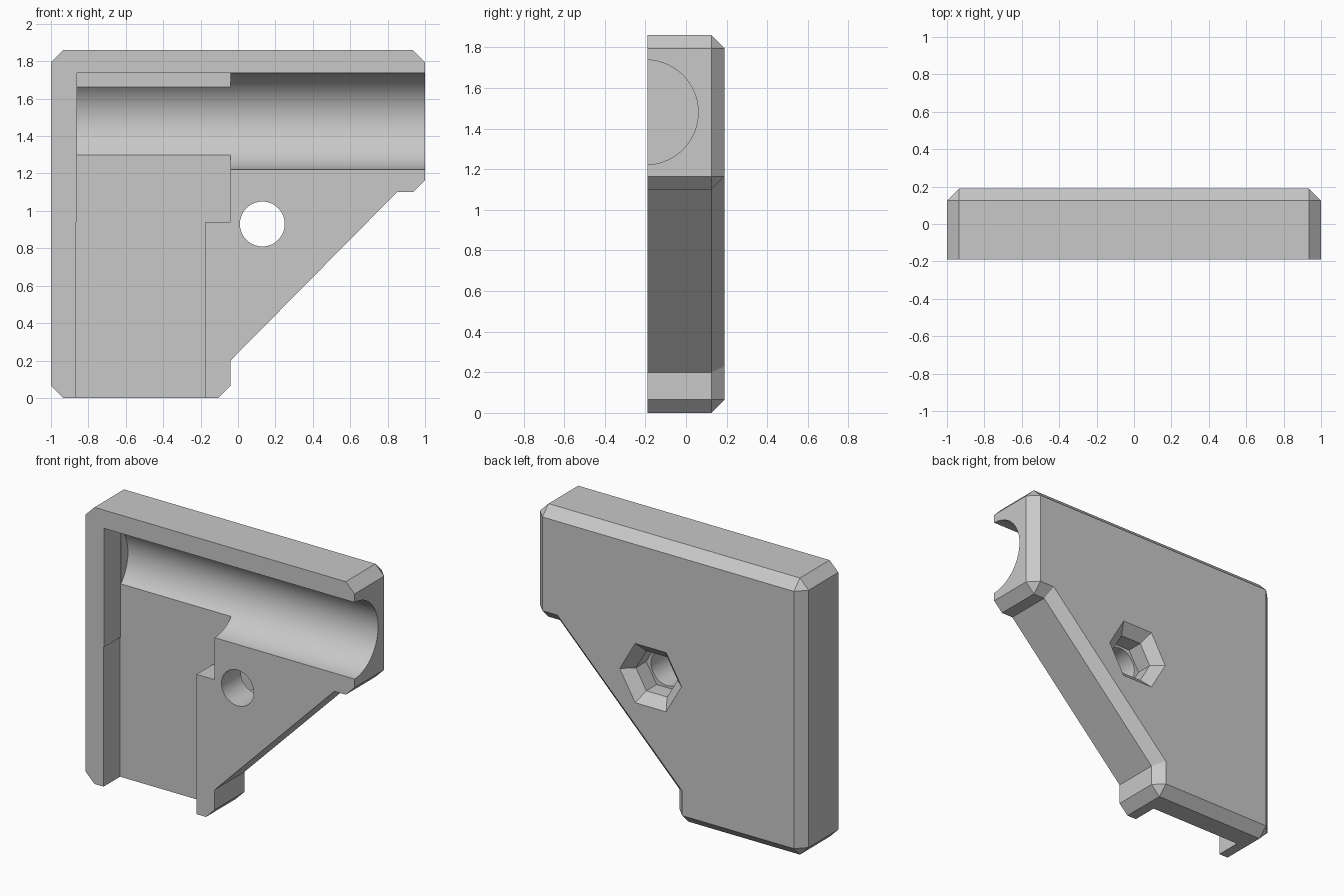
import bpy, bmesh, math

cube = bpy.data.objects.get("Cube")
if cube:
    bpy.data.objects.remove(cube, do_unlink=True)

grey = bpy.data.materials.new("plain grey")
grey.use_nodes = True
colour = (0.58, 0.58, 0.58, 1)
grey.diffuse_color = colour
grey.node_tree.nodes["Principled BSDF"].inputs["Base Color"].default_value = colour


def loft(name, rings):
    """Closed solid through rings of equal length; coincident points merge."""
    bm = bmesh.new()
    loops = [[bm.verts.new(p) for p in ring] for ring in rings]
    n = len(loops[0])
    for a, b in zip(loops, loops[1:]):
        for i in range(n):
            j = (i + 1) % n
            bm.faces.new((a[i], a[j], b[j], b[i]))
    bm.faces.new(loops[0])
    bm.faces.new(loops[-1])
    bmesh.ops.remove_doubles(bm, verts=bm.verts[:], dist=0.0005)
    bmesh.ops.recalc_face_normals(bm, faces=bm.faces[:])
    mesh = bpy.data.meshes.new(name)
    bm.to_mesh(mesh)
    bm.free()
    mesh.materials.append(grey)
    obj = bpy.data.objects.new(name, mesh)
    bpy.context.collection.objects.link(obj)
    return obj


def at_depth(points, y):
    return [(x, y, z) for x, z in points]


def circle(cx, cz, r, n):
    return [(cx + r * math.cos(2 * math.pi * i / n),
             cz + r * math.sin(2 * math.pi * i / n)) for i in range(n)]


FRONT, BACK, C, TOP = -0.19, 0.19, 0.065, 1.86

# Bracket plate: outline with clipped corners, paired with its inset back face
outline = [(-1, C), (C - 1, 0), (-0.04 - C, 0), (-0.04, C), (-0.04, 0.2),
           (0.85, 1.1), (1 - C, 1.1), (1, 1.1 + C), (1, TOP - C),
           (1 - C, TOP), (C - 1, TOP), (-1, TOP - C)]
low_left, low_right = (C - 1, C), (-0.04 - C, C)
tip, top_right, top_left = (1 - C, 1.1 + C), (1 - C, TOP - C), (C - 1, TOP - C)
inset = [low_left, low_left, low_right, low_right, (-0.04 - C, 0.23),
         (0.824, 1.1 + C), tip, tip, top_right, top_right, top_left, top_left]
body = loft("corner_bracket", [at_depth(outline, FRONT),
                               at_depth(outline, BACK - C),
                               at_depth(inset, BACK)])

# Stepped flat pocket, open at the bottom
pocket = [(-0.867, -0.1), (-0.175, -0.1), (-0.175, 0.94), (-0.04, 0.94),
          (-0.04, 1.737), (-0.862, 1.737), (-0.862, 0.94), (-0.867, 0.94)]
pocket_cutter = loft("pocket_cutter", [at_depth(pocket, -0.4), at_depth(pocket, -0.015)])

# Round channel, open at the right end
section = circle(-0.198, 1.48, 0.258, 96)
channel_cutter = loft("channel_cutter", [[(x, y, z) for y, z in section] for x in (-0.861, 1.2)])

# Bolt hole and chamfered hexagonal nut recess
HX, HZ = 0.13, 0.93
hole = circle(HX, HZ, 0.12, 48)
hole_cutter = loft("hole_cutter", [at_depth(hole, y) for y in (-0.4, 0.4)])
nut_cutter = loft("nut_cutter", [at_depth(circle(HX, HZ, r, 6), y)
                                 for r, y in ((0.2415, 0.2), (0.155, 0.125), (0.155, 0.015))])

# Cut everything out of the plate
bpy.context.view_layer.objects.active = body
for cutter in (pocket_cutter, channel_cutter, nut_cutter, hole_cutter):
    cutter.hide_render = True
    mod = body.modifiers.new(cutter.name, 'BOOLEAN')
    mod.operation = 'DIFFERENCE'
    mod.solver = 'EXACT'
    mod.object = cutter
    bpy.ops.object.modifier_apply(modifier=mod.name)
    bpy.data.objects.remove(cutter, do_unlink=True)

bpy.ops.object.select_all(action='DESELECT')
body.select_set(True)
bpy.ops.object.shade_smooth_by_angle(angle=math.radians(25))
